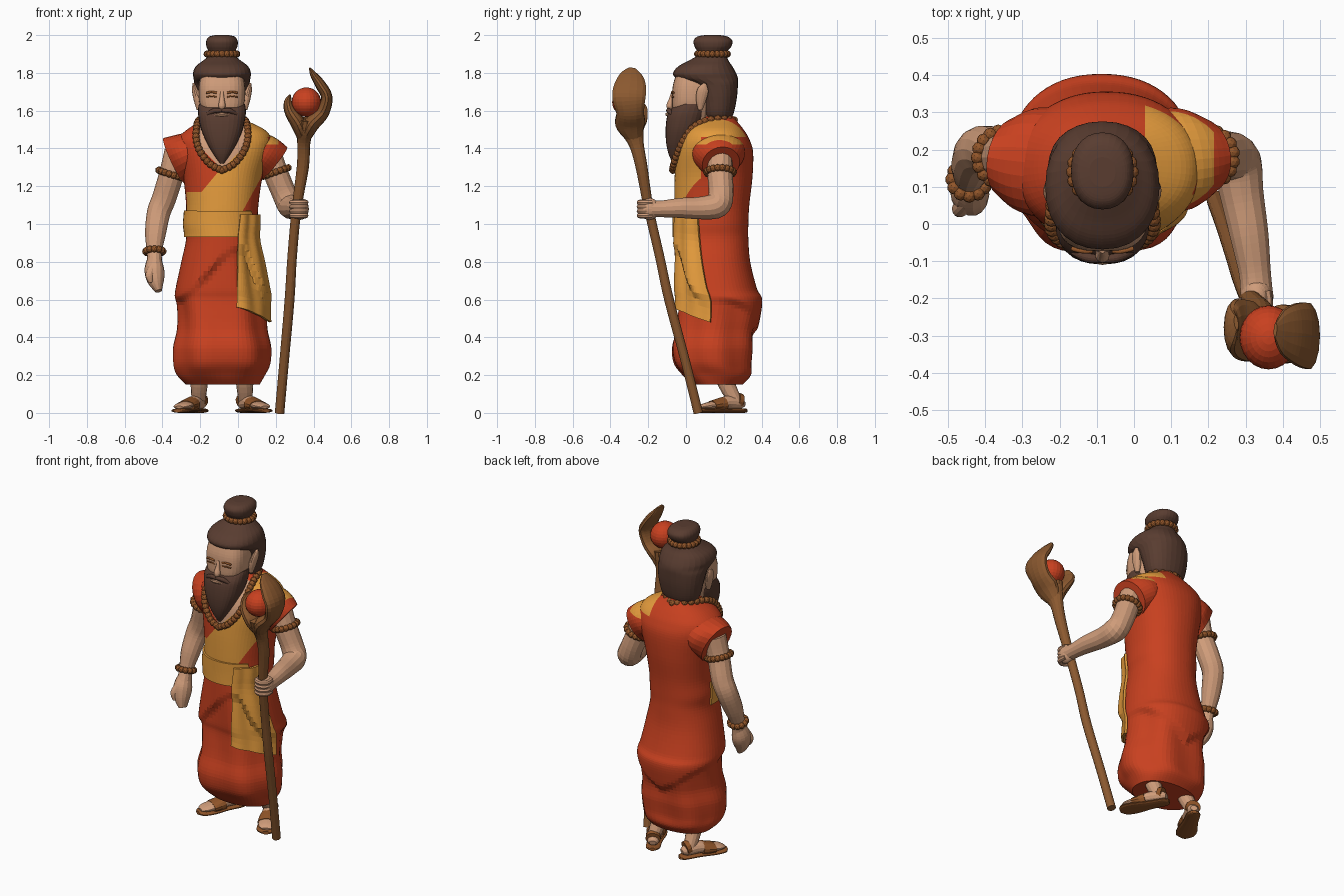
import bpy, bmesh, math
from mathutils import Vector, Matrix

if "Cube" in bpy.data.objects:
    bpy.data.objects.remove(bpy.data.objects["Cube"])

def material(name, rgb):
    m = bpy.data.materials.new(name)
    m.use_nodes = True
    m.diffuse_color = (*rgb, 1)
    m.node_tree.nodes["Principled BSDF"].inputs["Base Color"].default_value = (*rgb, 1)
    return m

RED = material("red cloth", (.58, .052, .014))
YELLOW = material("yellow cloth", (.79, .335, .047))
SKIN = material("skin", (.63, .335, .195))
HAIR = material("dark hair", (.1, .046, .03))
WOOD = material("staff wood", (.26, .1, .029))
BEAD = material("bead brown", (.28, .09, .022))
MID = -.085  # x of the body's centre line
parts = []

def finish(name, bm, *mats):
    bmesh.ops.recalc_face_normals(bm, faces=bm.faces)
    me = bpy.data.meshes.new(name)
    bm.to_mesh(me)
    bm.free()
    for m in mats:
        me.materials.append(m)
    parts.append(bpy.data.objects.new(name, me))
    bpy.context.collection.objects.link(parts[-1])
    return parts[-1]

def smooth(pts, n=5):  # Catmull-Rom samples through tuples
    out = []
    for i in range(len(pts) - 1):
        quad = list(zip(pts[max(i - 1, 0)], pts[i], pts[i + 1], pts[min(i + 2, len(pts) - 1)]))
        for t in (k / n for k in range(n)):
            out.append(tuple(.5 * (2 * b + (c - a) * t + (2 * a - 5 * b + 4 * c - d) * t * t
                                   + (3 * b - a - 3 * c + d) * t ** 3) for a, b, c, d in quad))
    return out + [tuple(pts[-1])]

def grid(rings, closed=True):  # skin over point rings
    bm = bmesh.new()
    vs = [[bm.verts.new(p) for p in r] for r in rings]
    n = len(vs[0])
    for a, b in zip(vs, vs[1:]):
        for j in range(n if closed else n - 1):
            bm.faces.new((a[j], a[(j + 1) % n], b[(j + 1) % n], b[j]))
    if closed:
        bm.faces.new(vs[0])
        bm.faces.new(vs[-1])
    return bm

def split(bm, cuts):  # clean edges for colour borders
    for co, no in cuts:
        bmesh.ops.bisect_plane(bm, geom=bm.verts[:] + bm.edges[:] + bm.faces[:], plane_co=co, plane_no=no)

def oval(row, a, power, off=0):
    z, x0, x1, y0, y1 = row
    f = lambda v: math.copysign(abs(v) ** (2 / power), v)
    return Vector(((x0 + x1) / 2 + ((x1 - x0) / 2 + off) * f(math.cos(a)),
                   (y0 + y1) / 2 + ((y1 - y0) / 2 + off) * f(math.sin(a)), z))

def turns(n):
    return [2 * math.pi * i / n for i in range(n)]

def head_part(name, rows, mat, power=2.2):
    rows = smooth([(z, MID - h, MID + h, y0, y1) for z, h, y0, y1 in rows])
    finish(name, grid([[oval(r, a, power) for a in turns(28)] for r in rows]), mat)

def tube(name, pts, mat, ref=(0, 1, 0), sides=14):  # limb through (x, y, z, radius, radius along ref)
    pts = smooth([p if len(p) == 5 else (*p, p[3]) for p in pts])
    rings = []
    for i, p in enumerate(pts):
        t = (Vector(pts[min(i + 1, len(pts) - 1)][:3]) - Vector(pts[max(i - 1, 0)][:3])).normalized()
        v = (Vector(ref) - t * t.dot(ref)).normalized()
        u, ru, rv = v.cross(t), max(p[3], .002), max(p[4], .002)
        rings.append([Vector(p[:3]) + u * ru * math.cos(a) + v * rv * math.sin(a) for a in turns(sides)])
    return finish(name, grid(rings), mat)

def ball(name, centre, size, mat):
    bm = bmesh.new()
    bmesh.ops.create_uvsphere(bm, u_segments=24, v_segments=14, radius=1,
                              matrix=Matrix.Translation(centre) @ Matrix.Diagonal((*size, 1)))
    finish(name, bm, mat)

def beads(name, points, size):
    bm = bmesh.new()
    for p in points:
        bmesh.ops.create_icosphere(bm, subdivisions=2, radius=size, matrix=Matrix.Translation(p))
    finish(name, bm, BEAD)

def bead_ring(name, centre, axis, radius, n=18):
    turn = Vector(axis).to_track_quat('Z', 'Y')
    beads(name, [Vector(centre) + turn @ Vector((radius * math.cos(a), radius * math.sin(a), 0)) for a in turns(n)], .019)

# Robe body: height, x range, y range
BODY = smooth([(.15, -.275, .115, .03, .3), (.2, -.32, .14, -.02, .345), (.27, -.335, .165, -.07, .35),
               (.38, -.335, .168, -.08, .365), (.5, -.33, .162, -.065, .392), (.6, -.335, .16, -.055, .403),
               (.66, -.33, .15, -.06, .375), (.8, -.3, .125, -.06, .34), (.92, -.275, .1, -.06, .33),
               (1, -.28, .105, -.06, .33), (1.1, -.275, .108, -.062, .335), (1.25, -.29, .13, -.06, .352),
               (1.38, -.315, .17, -.05, .355), (1.45, -.315, .175, -.03, .335), (1.5, -.27, .14, .0, .305),
               (1.55, -.19, .04, .05, .265), (1.58, -.15, -.02, .09, .24)], 6)

def step(t):
    t = min(max(t, 0), 1)
    return t * t * (3 - 2 * t)

def body_point(a, z, off=0):
    i = next((i for i in range(len(BODY) - 2) if BODY[i + 1][0] >= z), len(BODY) - 2)
    lo, hi = BODY[i], BODY[i + 1]
    t, c = (z - lo[0]) / (hi[0] - lo[0]), math.cos(a)
    # overlapping drape with a slanting front hem, pleats below it
    hem = .45 + .17 * abs(c)
    if math.sin(a) < 0:
        hem = .62 + .27 * step((c + 1) / 1.4) - .27 * step((c - .5) / .5)
    low = step((hem - z) / .05) * step((z - .15) / .1)
    off += low * (.009 * math.sin(6 * a + 4 * z) - .018 * step((z - .33) / .12))
    return oval([p + (q - p) * t for p, q in zip(lo, hi)], a, 2.2, off)

bm = grid([[body_point(a, r[0]) for a in turns(64)] for r in BODY])
split(bm, [((-.185, 0, 1.18), (1.2, 0, -1)), ((.02, 0, 1.06), (1, 0, -.55)), ((.03, 0, 0), (1, 0, 0)),
           ((0, 0, 1.46), (0, 0, 1)), ((0, .08, 0), (0, 1, 0)), ((0, 0, 1.02), (0, 0, 1)), ((0, 0, 1.17), (0, 0, 1)),
           ((MID, 0, 1.29), (1, 0, -1)), ((MID, 0, 1.29), (1, 0, 1)),
           ((MID - .12, 0, 0), (1, 0, 0)), ((MID + .12, 0, 0), (1, 0, 0))])
for f in bm.faces:
    x, y, z = f.calc_center_median()
    wrap = z < 1.17 or z - 1.18 < (x + .185) * 1.2 or x > .03
    if y < .08 and abs(x - MID) < min(z - 1.29, .12):
        f.material_index = 2
    elif (wrap and y < .08 and z > 1.02 and x < .02 + (z - 1.06) * .55) or (x > .03 and z > 1.46):
        f.material_index = 1
finish("robe", bm, RED, YELLOW, SKIN)

def cloth(name, start, end, bottom, top, off, fold):  # band hugging the robe; angles at its top and bottom
    rings = []
    for t in (i / 16 for i in range(17)):
        a0, a1 = (math.radians(p + (q - p) * t) for p, q in (start, end))
        rings.append([body_point(a0 + (a1 - a0) * s, top + (bottom[0] + (bottom[1] - bottom[0]) * s - top) * t,
                                 off + fold * math.sin(s * 13)) for s in (j / 28 for j in range(29))])
    mod = finish(name, grid(rings, False), YELLOW).modifiers.new("thickness", 'SOLIDIFY')
    mod.thickness, mod.offset = .014, 0

cloth("waist_sash", (-185, -185), (-40, -28), (.93, .93), 1.07, .004, .001)
cloth("hanging_sash", (-64, -74), (-18, -6), (.56, .48), 1.05, .016, .004)
# Cap sleeves, the left one half covered by the yellow wrap
tube("right_sleeve", [(-.18, .16, 1.405, .1, .15), (-.28, .17, 1.362, .12, .143), (-.338, .18, 1.335, .133, .105)],
     RED, sides=24)
sleeve = tube("left_sleeve", [(.04, .165, 1.405, .1, .14), (.13, .175, 1.365, .113, .138),
                              (.19, .185, 1.32, .112, .1)], RED, sides=32).data
bm = bmesh.new()
bm.from_mesh(sleeve)
split(bm, [((0, 0, 1.42), (0, 0, 1)), ((.215, 0, 0), (1, 0, 0))])
for f in bm.faces:
    f.material_index = int(f.calc_center_median().z > 1.42 and f.calc_center_median().x < .215)
bm.to_mesh(sleeve)
bm.free()
sleeve.materials.append(YELLOW)
# Arms and hands
tube("right_arm", [(-.32, .18, 1.38, .07), (-.35, .18, 1.27, .066), (-.39, .2, 1.14, .064), (-.42, .195, 1.06, .062),
                   (-.437, .155, .95, .055), (-.443, .12, .85, .04), (-.44, .1, .79, .04, .05)], SKIN)
tube("right_hand", [(-.443, .11, .82, .036, .04), (-.443, .09, .76, .052, .058), (-.435, .07, .7, .045, .05),
                    (-.42, .055, .645, .018, .03)], SKIN)
tube("right_thumb", [(-.45, .06, .78, .02), (-.468, .04, .73, .022), (-.46, .035, .69, .012)], SKIN)
tube("left_arm", [(.17, .18, 1.36, .066), (.2, .18, 1.27, .067), (.245, .185, 1.16, .066), (.275, .165, 1.1, .068),
                  (.29, .08, 1.085, .06), (.31, -.03, 1.085, .053), (.325, -.13, 1.08, .044),
                  (.33, -.19, 1.08, .045)], SKIN, ref=(1, 0, 0))
ball("left_hand", (.33, -.195, 1.08), (.045, .055, .058), SKIN)
for k in range(4):
    z = 1.045 + k * .023
    tube(f"left_finger_{k + 1}", [(.355, -.18, z, .014), (.357, -.225, z, .015), (.325, -.246, z, .015),
                                  (.29, -.23, z, .014), (.28, -.2, z, .01)], SKIN, ref=(0, 0, 1), sides=8)
# Bead jewellery
bead_ring("right_armlet", (-.353, .18, 1.265), (-.3, .05, -1), .07)
bead_ring("left_armlet", (.2, .18, 1.275), (.35, 0, -1), .071)
bead_ring("right_bracelet", (-.443, .12, .855), (0, -.3, -1), .046, 12)
bead_ring("bun_beads", (MID, .14, 1.9), (0, 0, 1), .079, 20)
STRING = smooth([(0, -.07, 1.285), (.06, -.065, 1.315), (.11, -.045, 1.375), (.135, -.015, 1.44), (.135, .03, 1.505),
                 (.125, .1, 1.545), (.09, .2, 1.56), (0, .255, 1.55)], 3)
beads("necklace", [(MID + side * x, y, z) for side in (-1, 1) for x, y, z in STRING], .02)
# Head
tube("neck", [(MID, .14, 1.4, .08), (MID, .13, 1.62, .08)], SKIN)
head_part("face", [(1.5, .08, -.04, .1), (1.6, .108, -.07, .13), (1.66, .122, -.074, .14), (1.73, .122, -.07, .14),
                   (1.8, .11, -.05, .14)], SKIN, 2.8)
head_part("hair", [(1.53, .07, .12, .22), (1.58, .115, .09, .25), (1.66, .135, .07, .268), (1.735, .145, .03, .275),
                   (1.77, .15, -.05, .275), (1.8, .153, -.068, .265), (1.835, .138, -.04, .245),
                   (1.865, .1, .015, .225), (1.89, .068, .06, .215)], HAIR)
head_part("hair_bun", [(1.87, .07, .06, .215), (1.91, .07, .06, .215), (1.94, .082, .045, .24),
                       (1.97, .083, .04, .245), (1.992, .067, .06, .22), (2, .035, .1, .18)], HAIR)
head_part("beard", [(1.32, .01, -.07, -.045), (1.37, .045, -.092, -.01), (1.43, .08, -.105, .03),
                    (1.5, .11, -.108, .075), (1.57, .125, -.1, .105), (1.61, .126, -.078, .11),
                    (1.635, .122, -.05, .11)], HAIR, 2.5)
tube("nose", [(MID, -.07, 1.7, .008), (MID, -.078, 1.66, .013), (MID, -.085, 1.625, .019), (MID, -.08, 1.605, .01)], SKIN)
tube("lips", [(MID - .038, -.092, 1.575, .004), (MID, -.1, 1.58, .01), (MID + .038, -.092, 1.575, .004)], SKIN, sides=8)
for side, label in ((-1, "right"), (1, "left")):
    at = lambda x: MID + side * x
    tube(f"{label}_ear", [(at(.122), .075, 1.605, .012, .012), (at(.13), .08, 1.66, .02, .028),
                          (at(.143), .09, 1.71, .016, .03), (at(.15), .1, 1.745, .005, .008)], SKIN)
    tube(f"{label}_moustache", [(at(0), -.096, 1.6, .009), (at(.04), -.09, 1.6, .013), (at(.08), -.075, 1.58, .008)], HAIR)
    for part, z, r in (("eyebrow", 1.694, .006), ("eyelid", 1.672, .004)):
        tube(f"{label}_{part}", [(at(.027), -.073, z, r), (at(.055), -.073, z + .005, r), (at(.083), -.066, z, r)], BEAD)
    # Legs, feet and sandals, splayed outward
    heel = Vector((MID + side * .115, .28, 0))
    ahead = Vector((side * .48, -.88, 0)).normalized()
    toward = lambda d, z, r, w: (*(heel + ahead * d + Vector((0, 0, z))), r, w)
    tube(f"{label}_leg", [(at(.12), .17, .35, .06), (at(.12), .205, .18, .048), toward(.02, .06, .036, .036)], SKIN)
    for part, mat, path in (
            ("foot", SKIN, [(-.03, .045, .015, .02), (0, .05, .032, .036), (.07, .055, .036, .042),
                            (.14, .042, .025, .05), (.205, .035, .016, .048), (.235, .03, .006, .025)]),
            ("sandal_sole", BEAD, [(-.045, .012, .01, .015), (-.02, .012, .012, .04), (.07, .012, .012, .045),
                                   (.165, .012, .012, .06), (.225, .012, .012, .053), (.25, .012, .01, .022)]),
            ("sandal_strap", BEAD, [(.09, .046, .04, .049), (.13, .04, .035, .055), (.165, .036, .028, .057)]),
            ("heel_strap", BEAD, [(-.01, .062, .04, .043), (.015, .068, .042, .043)])):
        tube(f"{label}_{part}", [toward(*p) for p in path], mat, ref=(ahead.y, -ahead.x, 0))
# Staff with forked head and orb
tube("staff", [(.22, .065, 0, .025), (.245, -.005, .28, .025), (.273, -.09, .6, .026), (.287, -.14, .83, .025),
               (.31, -.197, 1.08, .026), (.343, -.235, 1.3, .032), (.348, -.262, 1.42, .034, .04),
               (.352, -.285, 1.5, .045, .065), (.356, -.295, 1.555, .05, .075)], WOOD)
tube("staff_short_prong", [(.348, -.275, 1.46, .035, .045), (.32, -.29, 1.53, .04, .08), (.278, -.28, 1.595, .032, .08),
                           (.265, -.275, 1.645, .022, .06), (.275, -.265, 1.68, .006, .02)], WOOD)
tube("staff_long_prong", [(.352, -.275, 1.46, .035, .045), (.39, -.295, 1.53, .042, .08), (.447, -.295, 1.59, .036, .075),
                          (.47, -.302, 1.67, .03, .09), (.438, -.295, 1.735, .028, .085), (.4, -.29, 1.79, .018, .06),
                          (.38, -.285, 1.825, .005, .02)], WOOD)
ball("staff_orb", (.362, -.305, 1.645), (.078, .086, .078), RED)
# Smooth shading with sharp edges kept
for ob in bpy.context.view_layer.objects:
    ob.select_set(ob in parts)
bpy.context.view_layer.objects.active = parts[0]
bpy.ops.object.shade_smooth_by_angle(angle=math.radians(42))
